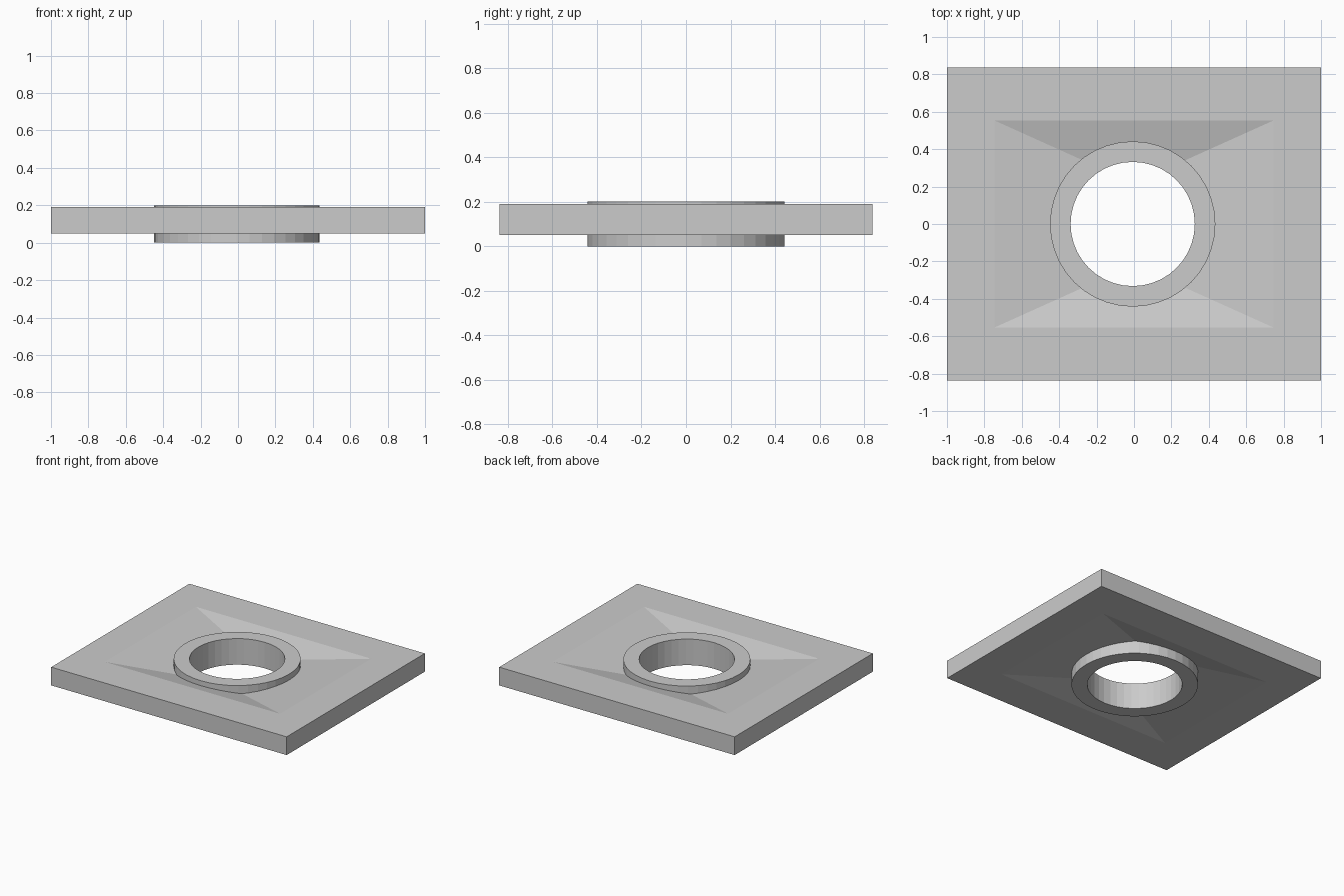
import bpy, bmesh
from math import cos, sin, tau

if "Cube" in bpy.data.objects:
    bpy.data.objects.remove(bpy.data.objects["Cube"])

RING_X = -0.007
SEGMENTS = 40


def make_object(name, bm):
    bmesh.ops.recalc_face_normals(bm, faces=bm.faces)
    mesh = bpy.data.meshes.new(name)
    bm.to_mesh(mesh)
    bm.free()
    obj = bpy.data.objects.new(name, mesh)
    bpy.context.collection.objects.link(obj)
    return obj


def rectangle(bm, x, y, z):
    return [bm.verts.new((sx * x, sy * y, z))
            for sx, sy in ((-1, -1), (1, -1), (1, 1), (-1, 1))]


def circle(bm, r, z):
    return [bm.verts.new((RING_X + r * cos(tau * i / SEGMENTS),
                          r * sin(tau * i / SEGMENTS), z)) for i in range(SEGMENTS)]


def bridge(bm, a, b):
    n = len(a)
    for i in range(n):
        j = (i + 1) % n
        bm.faces.new((a[i], a[j], b[j], b[i]))


# Plate, dished toward the middle on both faces
bm = bmesh.new()
sections = [(0.25, 0.33, 0.134), (0.745, 0.553, 0.19), (1, 0.838, 0.19),
            (1, 0.838, 0.05), (0.745, 0.553, 0.05), (0.25, 0.33, 0.10)]
loops = [rectangle(bm, *s) for s in sections]
for a, b in zip(loops, loops[1:]):
    bridge(bm, a, b)
bm.faces.new(loops[0])
bm.faces.new(loops[-1])
plate = make_object("dished_plate", bm)

# Round opening through the plate, hidden inside the collar wall
bm = bmesh.new()
low, high = circle(bm, 0.39, -0.1), circle(bm, 0.39, 0.4)
bridge(bm, low, high)
bm.faces.new(low)
bm.faces.new(high)
cutter = make_object("opening_cutter", bm)
cutter.hide_render = True
mod = plate.modifiers.new("opening", 'BOOLEAN')
mod.operation = 'DIFFERENCE'
mod.solver = 'EXACT'
mod.object = cutter
bpy.context.view_layer.objects.active = plate
bpy.ops.object.modifier_apply(modifier=mod.name)
bpy.data.objects.remove(cutter, do_unlink=True)

# Collar ring standing slightly proud of both faces
bm = bmesh.new()
profile = [(0.332, 0), (0.442, 0), (0.442, 0.2), (0.332, 0.2)]
rings = [circle(bm, r, z) for r, z in profile]
for a, b in zip(rings, rings[1:] + rings[:1]):
    bridge(bm, a, b)
make_object("collar_ring", bm)
